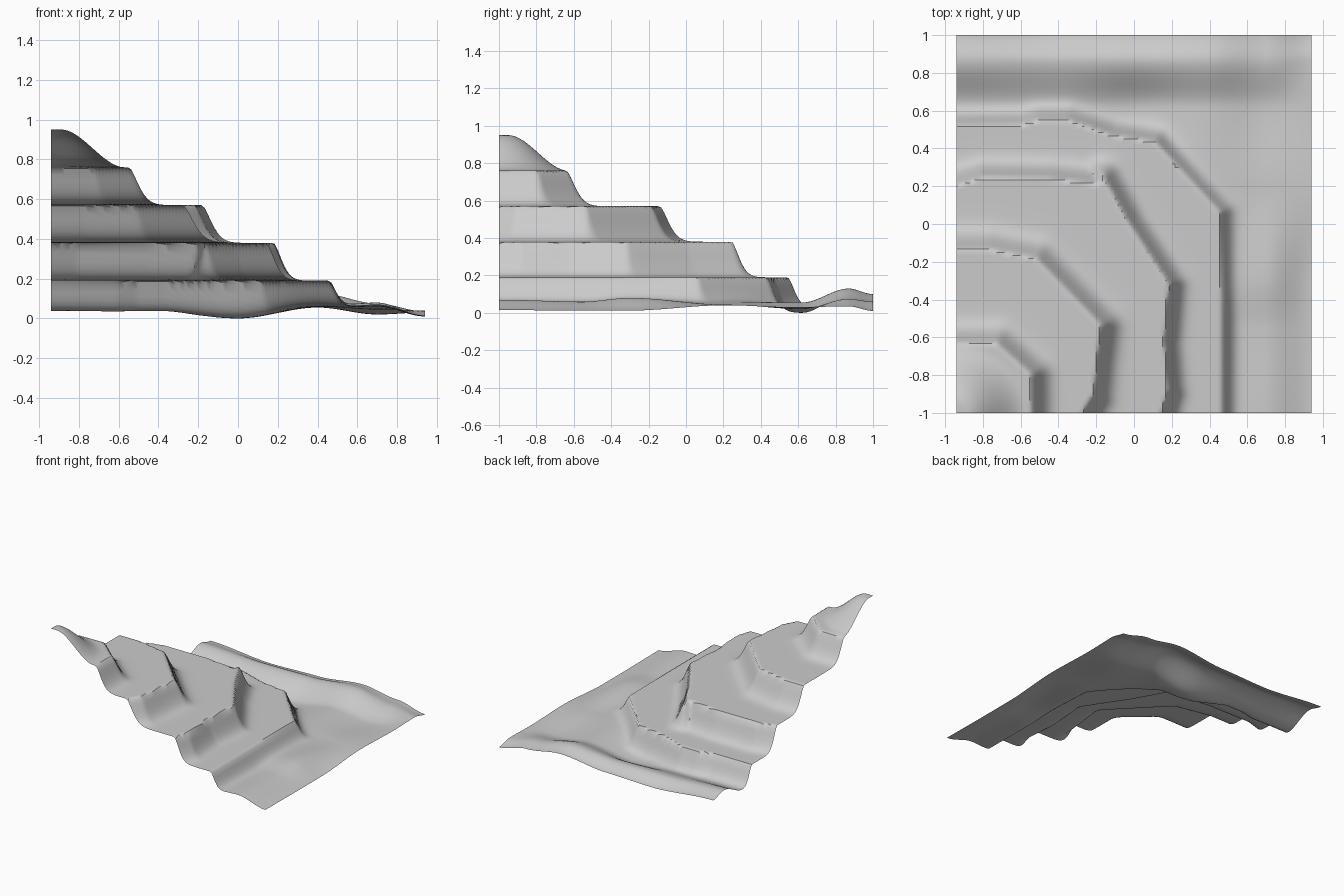
import bpy, bmesh, math
from mathutils import Vector

if "Cube" in bpy.data.objects:
    bpy.data.objects.remove(bpy.data.objects["Cube"])

HX, HY = 0.94, 1.0
NX, NY = 112, 120
STEP = 0.19

# Upper rim of each terrace, from the left border round to the front border, plus slope width
RIMS = [
    ([(-2, .51), (-.6, .52), (-.50, .545), (-.35, .545), (-.12, .465), (.11, .43),
      (.45, .06), (.46, -.4), (.46, -2)], .048),
    ([(-2, .20), (-.94, .20), (-.80, .24), (-.45, .235), (-.18, .205), (-.165, .245),
      (-.03, .0), (.155, -.28), (.18, -.32), (.155, -.62), (.175, -.88), (.14, -1), (.13, -2)], .055),
    ([(-2, -.14), (-.77, -.14), (-.52, -.19), (-.18, -.54), (-.20, -.7),
      (-.22, -.9), (-.28, -1), (-.29, -2)], .065),
    ([(-2, -.65), (-.73, -.64), (-.55, -.80), (-.54, -2)], .065),
]

# Rolling ground heights on a coarse net
GX = [-.94, -.4, 0, .4, .7, .94]
GY = [-1, -.55, -.3, .2, .62, .87, 1]
GZ = [
    [.04, .04, .04, .05, .07, .015],
    [.04, .04, .04, .05, .06, .012],
    [.04, .04, .04, .06, .08, .012],
    [.04, .04, .04, .06, .045, .04],
    [.035, .03, .0, .055, .02, .03],
    [.12, .10, .10, .13, .075, .035],
    [.09, .05, .06, .10, .06, .01],
]


def smooth(t):
    t = max(0.0, min(1.0, t))
    return t * t * (3 - 2 * t)


def cell(knots, v):
    i = 0
    while i < len(knots) - 2 and v > knots[i + 1]:
        i += 1
    return i, smooth((v - knots[i]) / (knots[i + 1] - knots[i]))


def ground(x, y):
    i, u = cell(GX, x)
    j, v = cell(GY, y)
    a = GZ[j][i] * (1 - u) + GZ[j][i + 1] * u
    b = GZ[j + 1][i] * (1 - u) + GZ[j + 1][i + 1] * u
    return a * (1 - v) + b * v


def outside(x, y, rim):
    """Distance outside a rim; zero on the terrace itself."""
    pts = rim + [(-2, -2)]
    p, inside, best = Vector((x, y)), False, 9.0
    for k in range(len(pts)):
        a, b = Vector(pts[k]), Vector(pts[(k + 1) % len(pts)])
        if (a.y > y) != (b.y > y) and x < (b.x - a.x) * (y - a.y) / (b.y - a.y) + a.x:
            inside = not inside
        ab = b - a
        t = max(0.0, min(1.0, (p - a).dot(ab) / ab.length_squared))
        best = min(best, (p - a - ab * t).length)
    return 0.0 if inside else best


def height(x, y):
    z = ground(x, y)
    for level, (rim, width) in enumerate(RIMS, 1):
        # rounded rim, steep face, long flared foot
        f = math.exp(-(outside(x, y, rim) / width) ** 1.6)
        z += (level * STEP - z) * f
    # summit knoll in the front left corner
    r = math.hypot(x + HX, y + HY)
    return z + STEP * (1 - smooth((r - .05) / .32))


# Terraced hillside: one open height surface
bm = bmesh.new()
rows = []
for j in range(NY + 1):
    y = -HY + 2 * HY * j / NY
    rows.append([])
    for i in range(NX + 1):
        x = -HX + 2 * HX * i / NX
        rows[-1].append(bm.verts.new((x, y, height(x, y))))
for j in range(NY):
    for i in range(NX):
        bm.faces.new((rows[j][i], rows[j][i + 1], rows[j + 1][i + 1], rows[j + 1][i]))
mesh = bpy.data.meshes.new("terraced_hillside")
bm.to_mesh(mesh)
bm.free()
hill = bpy.data.objects.new("terraced_hillside", mesh)
bpy.context.collection.objects.link(hill)
bpy.context.view_layer.objects.active = hill
hill.select_set(True)
bpy.ops.object.shade_smooth_by_angle(angle=math.radians(35))
